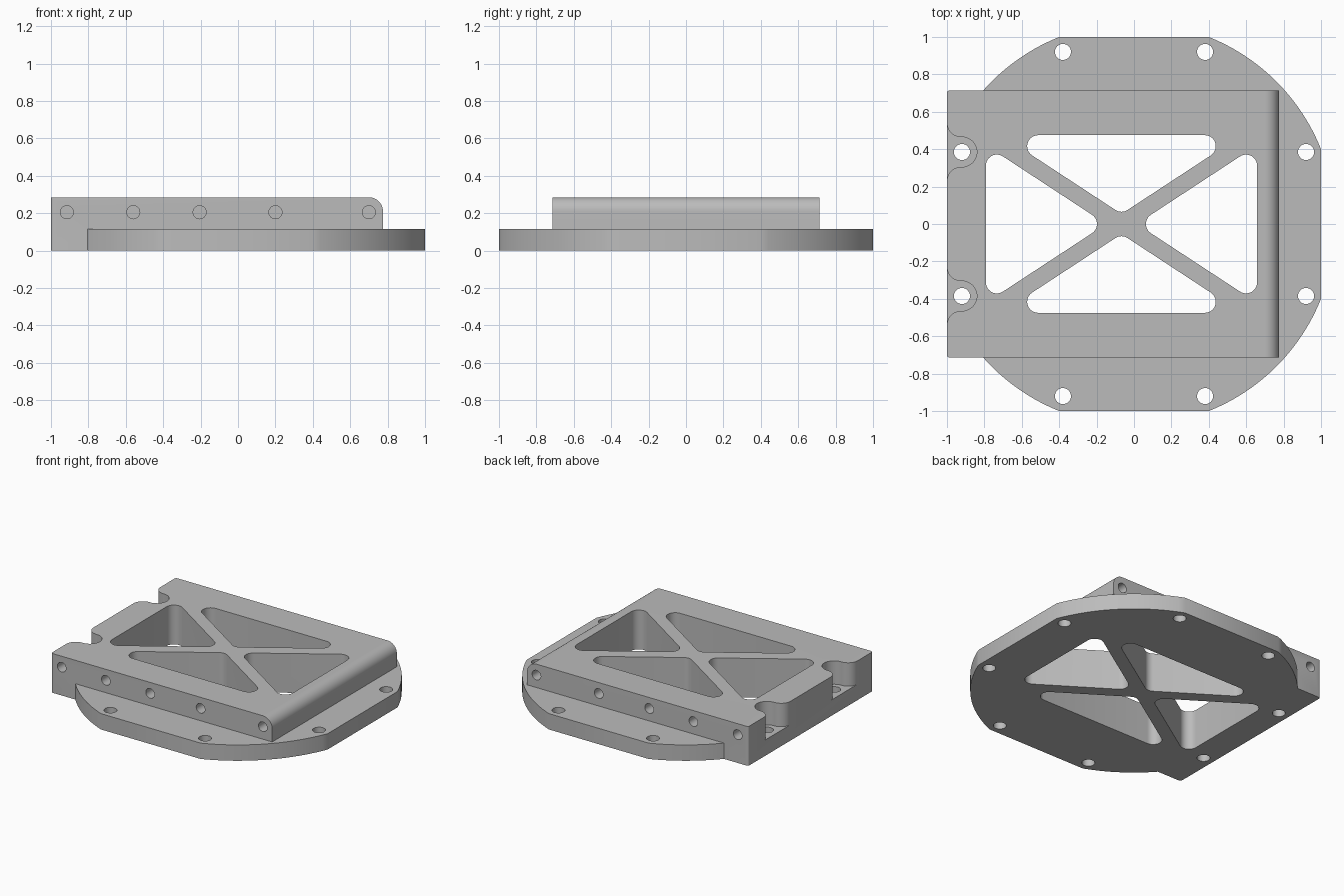
import bpy, bmesh
from math import cos, sin, pi, atan2, hypot, radians
from mathutils import Matrix

cube = bpy.data.objects.get("Cube")
if cube:
    bpy.data.objects.remove(cube, do_unlink=True)

PLATE_TOP, TOP = 0.115, 0.285
BLOCK_L, BLOCK_R, BLOCK_Y = -1.0, 0.775, 0.715
TO_XZ = Matrix.Rotation(pi / 2, 4, 'X')      # turns a flat XY outline into XZ


def arc(cx, cy, r, a0, a1, n=12):
    return [(cx + r * cos(radians(a0 + (a1 - a0) * i / n)),
             cy + r * sin(radians(a0 + (a1 - a0) * i / n))) for i in range(n + 1)]


def circle(cx, cy, r, n=32):
    return arc(cx, cy, r, 0, 360, n)[:-1]


def rounded(centres, r):
    """Convex outline around counter-clockwise corner centres."""
    pts = []
    n = len(centres)
    for i, (x, y) in enumerate(centres):
        px, py = centres[i - 1]
        nx, ny = centres[(i + 1) % n]
        a0 = atan2(y - py, x - px) * 180 / pi - 90
        a1 = atan2(ny - y, nx - x) * 180 / pi - 90
        pts += arc(x, y, r, a0, a0 + (a1 - a0) % 360)
    return pts


def prism(name, outlines, lo, hi, matrix=None):
    """Extrude each outline from lo to hi, all in one mesh."""
    bm = bmesh.new()
    for pts in outlines:
        face = bm.faces.new([bm.verts.new((x, y, lo)) for x, y in pts])
        side = bmesh.ops.extrude_face_region(bm, geom=[face])
        moved = [v for v in side["geom"] if isinstance(v, bmesh.types.BMVert)]
        bmesh.ops.translate(bm, verts=moved, vec=(0, 0, hi - lo))
    if matrix:
        bm.transform(matrix)
    bmesh.ops.recalc_face_normals(bm, faces=bm.faces)
    mesh = bpy.data.meshes.new(name)
    bm.to_mesh(mesh)
    bm.free()
    obj = bpy.data.objects.new(name, mesh)
    bpy.context.collection.objects.link(obj)
    return obj


def combine(target, other, operation):
    mod = target.modifiers.new(operation, 'BOOLEAN')
    mod.operation, mod.object, mod.solver = operation, other, 'EXACT'
    bpy.context.view_layer.objects.active = target
    bpy.ops.object.modifier_apply(modifier=mod.name)
    bpy.data.objects.remove(other, do_unlink=True)


# Round base plate with three flats; its left end runs into the block
R = hypot(1, 0.4)
flat = atan2(0.4, 1) * 180 / pi
end = atan2(0.725, -0.79) * 180 / pi
half = arc(0, 0, R, flat, 90 - flat, 20) + arc(0, 0, R, 90 + flat, end, 10)
half += [(-0.803, 0.717), (-0.82, 0.70)]
outline = half + [(x, -y) for x, y in reversed(half)]
body = prism("mounting_plate", [outline], 0, PLATE_TOP)

# Raised block with a rounded right top edge and softened left corners
r = 0.075
profile = [(BLOCK_L, 0), (BLOCK_R, 0)] + arc(BLOCK_R - r, TOP - r, r, 0, 90) + [(BLOCK_L, TOP)]
block = prism("block", [profile], -BLOCK_Y, BLOCK_Y, TO_XZ)
bm = bmesh.new()
bm.from_mesh(block.data)
corners = [e for e in bm.edges if all(v.co.x < -0.99 for v in e.verts)
           and abs(e.verts[0].co.z - e.verts[1].co.z) > 0.1]
bmesh.ops.bevel(bm, geom=corners, offset=0.015, segments=4, profile=0.5, affect='EDGES')
bm.to_mesh(block.data)
bm.free()
combine(body, block, 'UNION')

# Four rounded triangular windows separated by crossing struts
MID, HX, HY, W, FR = -0.067, 0.725, 0.475, 0.045, 0.059
slope = HY / HX
diag = hypot(HX, HY)
tip_x, tip_y = (W + FR) * diag / HY, (W + FR) * diag / HX
side_x, top_y = HX - FR, HY - FR
side_y = slope * (side_x - tip_x)
top_x = (top_y - tip_y) / slope
windows = []
for s in (1, -1):
    tri_side = [(tip_x, 0), (side_x, -side_y), (side_x, side_y)]
    tri_top = [(0, tip_y), (top_x, top_y), (-top_x, top_y)]
    for tri in (tri_side, tri_top):
        windows.append(rounded([(MID + s * x, s * y) for x, y in tri], FR))
combine(body, prism("window_cutter", windows, -0.1, 0.4), 'DIFFERENCE')

# Open recesses over the two left screw holes
notches = []
for c in (0.385, -0.385):
    notches.append([(-1.05, c - 0.155)] + arc(-0.925, c - 0.155, 0.075, 180, 90)
                   + arc(-0.92, c, 0.08, -90, 90, 20)
                   + arc(-0.925, c + 0.155, 0.075, 270, 180) + [(-1.05, c + 0.155)])
combine(body, prism("notch_cutter", notches, PLATE_TOP, 0.4), 'DIFFERENCE')

# Eight screw holes through the plate
holes = [circle(sx * x, sy * y, 0.043) for x, y in ((0.38, 0.92), (0.92, 0.385))
         for sx in (1, -1) for sy in (1, -1)]
combine(body, prism("screw_cutter", holes, -0.1, 0.4), 'DIFFERENCE')

# Blind holes along the front and back of the block
for lo, hi in ((BLOCK_Y - 0.15, BLOCK_Y + 0.1), (-BLOCK_Y - 0.1, -BLOCK_Y + 0.15)):
    side_holes = [circle(x, 0.205, 0.035, 24) for x in (-0.915, -0.56, -0.205, 0.2, 0.7)]
    combine(body, prism("side_cutter", side_holes, lo, hi, TO_XZ), 'DIFFERENCE')

# Single grey finish
grey = bpy.data.materials.new("plain_grey")
grey.use_nodes = True
colour = (0.5, 0.5, 0.5, 1)
grey.diffuse_color = colour
grey.node_tree.nodes["Principled BSDF"].inputs["Base Color"].default_value = colour
body.data.materials.clear()
body.data.materials.append(grey)
for p in body.data.polygons:
    p.material_index = 0

bpy.ops.object.select_all(action='DESELECT')
body.select_set(True)
bpy.context.view_layer.objects.active = body
bpy.ops.object.shade_smooth_by_angle(angle=radians(30))
